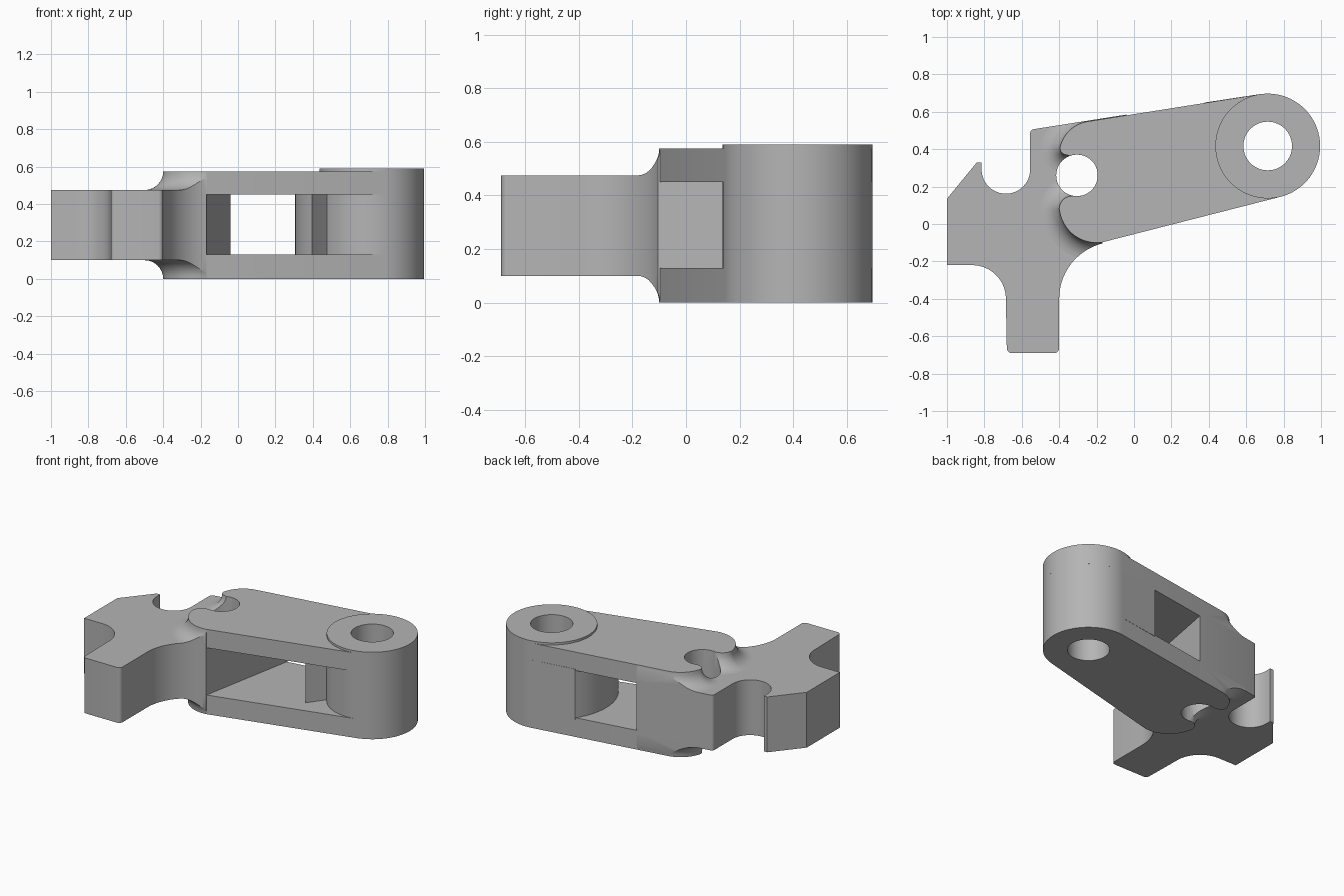
import bpy
import bmesh
from math import cos, sin, radians, pi
from mathutils import Vector

cube = bpy.data.objects.get("Cube")
if cube:
    bpy.data.objects.remove(cube, do_unlink=True)

grey = bpy.data.materials.new("plain_grey")
grey.use_nodes = True
tone = (0.46, 0.46, 0.46, 1)
grey.diffuse_color = tone
grey.node_tree.nodes["Principled BSDF"].inputs["Base Color"].default_value = tone

BOSS = (0.715, 0.417)
PIN = (-0.305, 0.26)
HEIGHT = 0.575          # top of the arm plates
LOW, HIGH = 0.1, 0.475  # bracket thickness
FLARE = 0.1             # fillet radius


def arc(center, r, a0, a1, n=16):
    """Points on a circle from angle a0 to a1, in degrees."""
    step = (a1 - a0) / n
    return [(center[0] + r * cos(radians(a0 + step * i)),
             center[1] + r * sin(radians(a0 + step * i))) for i in range(n + 1)]


def loft(name, rings):
    """Solid through a list of (points, z) rings of equal length."""
    bm = bmesh.new()
    loops = [[bm.verts.new((x, y, z)) for x, y in pts] for pts, z in rings]
    for a, b in zip(loops, loops[1:]):
        for i in range(len(a)):
            j = (i + 1) % len(a)
            bm.faces.new((a[i], a[j], b[j], b[i]))
    bm.faces.new(loops[0][::-1])
    bm.faces.new(loops[-1])
    bmesh.ops.recalc_face_normals(bm, faces=bm.faces)
    mesh = bpy.data.meshes.new(name)
    bm.to_mesh(mesh)
    bm.free()
    mesh.materials.append(grey)
    obj = bpy.data.objects.new(name, mesh)
    bpy.context.collection.objects.link(obj)
    return obj


def prism(name, pts, z0, z1):
    return loft(name, [(pts, z0), (pts, z1)])


def select(obj):
    bpy.ops.object.select_all(action='DESELECT')
    obj.select_set(True)
    bpy.context.view_layer.objects.active = obj


def combine(obj, pts, operation):
    """Boolean with a tall prism, applied at once."""
    cutter = prism("cutter", pts, -1, 2)
    cutter.hide_render = True
    mod = obj.modifiers.new("cut", 'BOOLEAN')
    mod.operation = operation
    mod.solver = 'EXACT'
    mod.object = cutter
    select(obj)
    bpy.ops.object.modifier_apply(modifier=mod.name)
    bpy.data.objects.remove(cutter, do_unlink=True)


def offset(pts, d):
    """Push a counter-clockwise outline outwards by d."""
    out = []
    for i, p in enumerate(pts):
        t = Vector(pts[(i + 1) % len(pts)]) - Vector(pts[i - 1])
        t.normalize()
        out.append((p[0] + t.y * d, p[1] - t.x * d))
    return out


bore = arc(BOSS, 0.13, 0, 354.375, 63)
pin_hole = arc(PIN, 0.111, 0, 352.5, 47)

# Bracket: tail, leg, hook and the solid end of the arm
bracket_outline = (
    [(-1, 0.135), (-0.84, 0.33), (-0.815, 0.33)]
    + arc((-0.685, 0.292), 0.13, 180, 360, 24)
    + arc((-0.535, 0.487), 0.02, 180, 99, 4)
    + [(-0.04, 0.585)]
    + arc((-0.095, -0.4), 0.305, 104, 180, 20)
    + arc((-0.425, -0.665), 0.025, 0, -90, 5)
    + arc((-0.655, -0.665), 0.025, -90, -180, 5)
    + arc((-0.865, -0.4), 0.18, 0, 90, 16)
    + [(-1, -0.22)])
bracket = prism("bracket", bracket_outline, LOW, HIGH)
combine(bracket, pin_hole, 'DIFFERENCE')

# Arm plate outline: boss end, back edge, two lobes around the pin hole
plate_outline = (
    arc(BOSS, 0.28, -76, 99, 40)
    + arc((-0.22, 0.37), 0.18, 99, 167, 14)
    + arc((-0.36, 0.405), 0.035, 180, 270, 8)
    + arc(PIN, 0.111, 110, -100, 32)
    + arc((-0.33, 0.08), 0.07, 90, 178, 10)
    + arc((-0.2, 0.1), 0.2, 187, 279, 20))

plates = []
for name, z0, z1 in (("lower_plate", 0, 0.13), ("upper_plate", 0.45, HEIGHT)):
    plate = prism(name, plate_outline, z0, z1)
    combine(plate, bore, 'DIFFERENCE')
    plates.append(plate)

# Concave fillets blending the lobes into the bracket
fillets = []
for name, upper in (("upper_fillet", True), ("lower_fillet", False)):
    rings = [(offset(plate_outline, FLARE), HIGH - 0.02 if upper else LOW + 0.02)]
    for i in range(9):
        a = i / 8 * pi / 2
        rise = FLARE * (1 - cos(a))
        z = HIGH + rise if upper else LOW - rise
        rings.append((offset(plate_outline, FLARE * (1 - sin(a))), z))
    fillet = loft(name, rings)
    combine(fillet, bracket_outline, 'INTERSECT')
    combine(fillet, pin_hole, 'DIFFERENCE')
    fillets.append(fillet)

# Boss with its bore
boss = prism("boss", arc(BOSS, 0.28, 0, 356.25, 95), 0, 0.59)
combine(boss, bore, 'DIFFERENCE')

# Web between the plates, wrapped around the back of the boss
web_outline = (arc(BOSS, 0.41, 145.5, 219, 16) + [(0.47, 0.262)]
               + arc(BOSS, 0.2, 205, 99, 12) + [(0.671, 0.694)])
web = prism("web", web_outline, 0.12, 0.46)

for obj in [bracket, boss, web] + plates + fillets:
    select(obj)
    bpy.ops.object.shade_smooth_by_angle(angle=radians(30))
